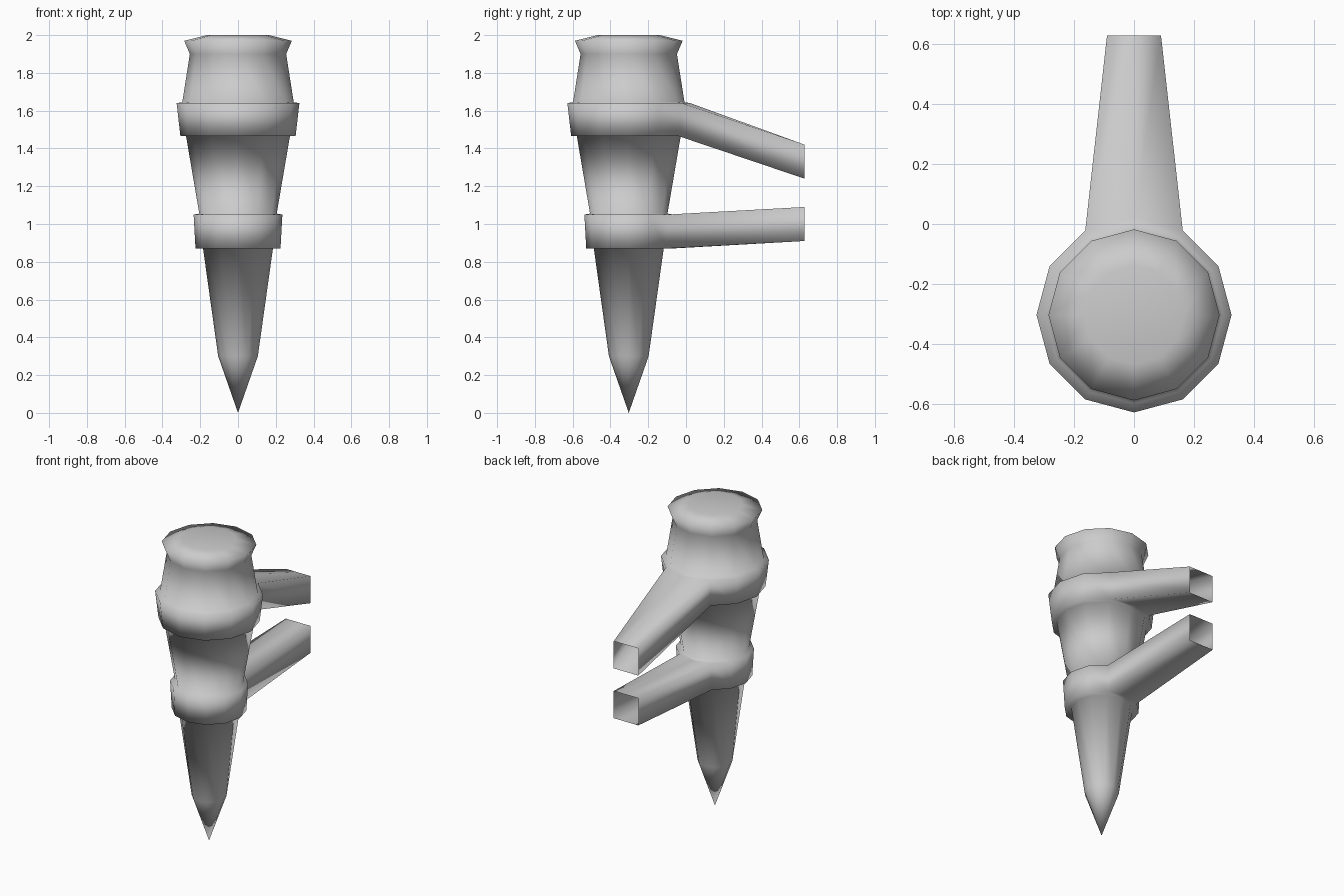
import bpy, bmesh, math

cube = bpy.data.objects.get("Cube")
if cube:
    bpy.data.objects.remove(cube, do_unlink=True)

SIDES = 12
AXIS_Y = -0.303
BACK_Y = 0.628
ARM_HALF_WIDTH = 0.09

grey = bpy.data.materials.new("plain grey")
grey.use_nodes = True
grey.diffuse_color = (0.6, 0.6, 0.6, 1)
grey.node_tree.nodes["Principled BSDF"].inputs["Base Color"].default_value = (0.6, 0.6, 0.6, 1)

# Radius and height from the tip to the cap, with both collars stepped out
profile = [(0.105, 0.3), (0.185, 0.87), (0.225, 0.87), (0.235, 1.05), (0.205, 1.055),
           (0.275, 1.465), (0.305, 1.465), (0.325, 1.64), (0.295, 1.645),
           (0.255, 1.9), (0.285, 1.97), (0.165, 2.0)]

bm = bmesh.new()


def ring(radius, z):
    steps = [math.tau * i / SIDES for i in range(SIDES)]
    return [bm.verts.new((radius * math.sin(a), AXIS_Y + radius * math.cos(a), z)) for a in steps]


def add_arm(faces, bottom, top):
    """Open the two rear collar faces and draw their border out to the wall."""
    middle = sum(f.calc_center_median().z for f in faces) / len(faces)
    bmesh.ops.delete(bm, geom=faces, context="FACES")
    border = [e for e in bm.edges if e.is_boundary and
              all(abs(v.co.z - middle) < 0.2 and v.co.y < BACK_Y - 0.1 for v in e.verts)]
    drawn = bmesh.ops.extrude_edge_only(bm, edges=border)["geom"]
    for v in drawn:
        if isinstance(v, bmesh.types.BMVert):
            side = 0 if abs(v.co.x) < 0.01 else math.copysign(ARM_HALF_WIDTH, v.co.x)
            v.co = (side, BACK_Y, top if v.co.z > middle else bottom)


# Tapered shaft, collars and bowl
rings = [ring(r, z) for r, z in profile]
bands = []
for low, high in zip(rings, rings[1:]):
    bands.append([bm.faces.new((low[i], high[i], high[(i + 1) % SIDES], low[(i + 1) % SIDES]))
                  for i in range(SIDES)])
bm.faces.new(rings[-1])
tip = bm.verts.new((0, AXIS_Y, 0))
for i in range(SIDES):
    bm.faces.new((tip, rings[0][i], rings[0][(i + 1) % SIDES]))

# Hollow wall arms
add_arm([bands[2][0], bands[2][-1]], 0.91, 1.09)
add_arm([bands[6][0], bands[6][-1]], 1.24, 1.42)

bmesh.ops.recalc_face_normals(bm, faces=bm.faces)
for f in bm.faces:
    f.smooth = True
mesh = bpy.data.meshes.new("torch_with_wall_arms")
bm.to_mesh(mesh)
bm.free()
mesh.materials.append(grey)
torch = bpy.data.objects.new("torch_with_wall_arms", mesh)
bpy.context.collection.objects.link(torch)
